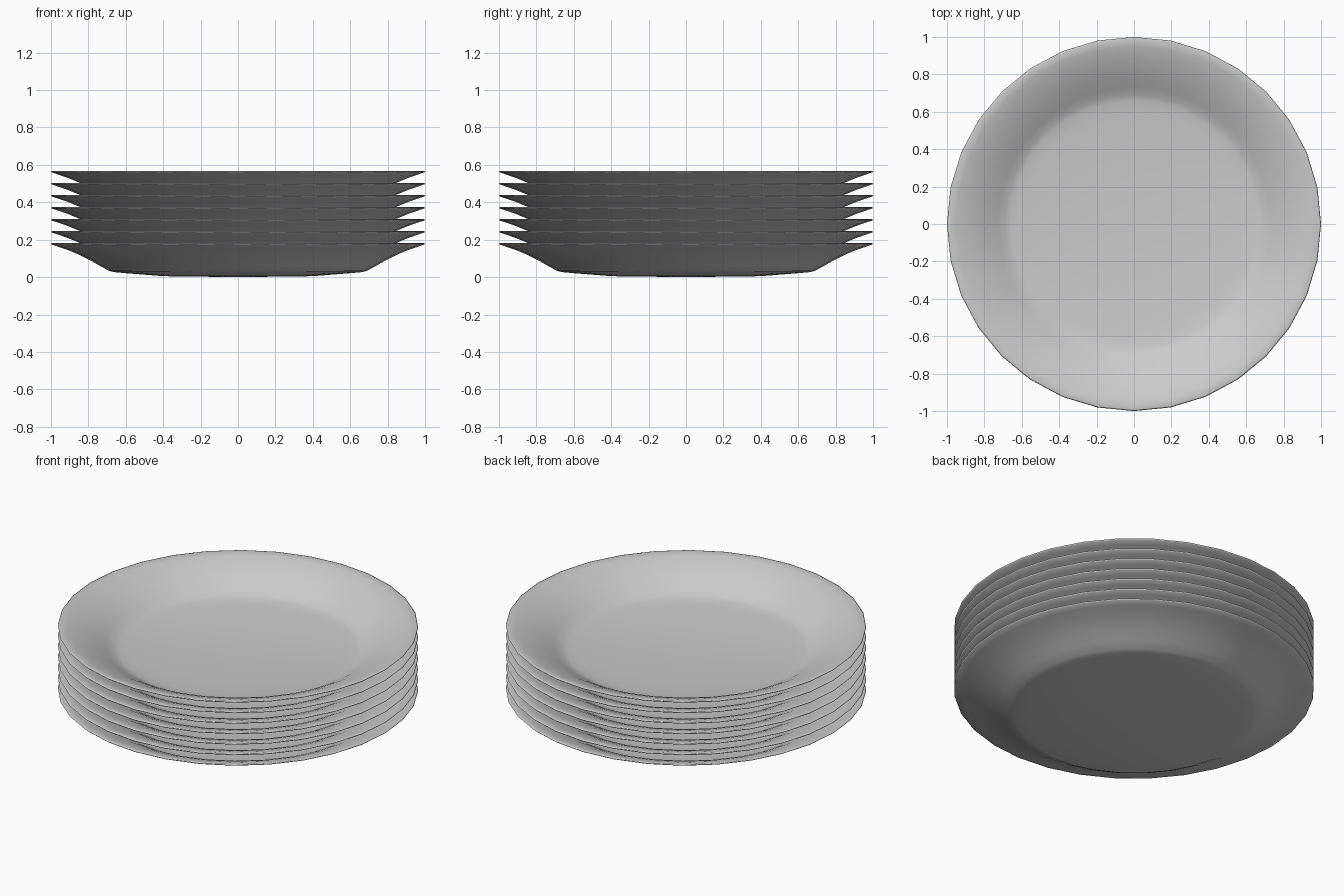
import bpy, bmesh
from math import cos, sin, tau

if "Cube" in bpy.data.objects:
    bpy.data.objects.remove(bpy.data.objects["Cube"])

SIDES = 32
COUNT = 7
STEP = 0.0643

# half cross-section (radius, height): underside, rim, then upper face
PROFILE = [
    (0, 0.0), (0.40, 0.005), (0.60, 0.021), (0.665, 0.027), (0.69, 0.034),
    (0.74, 0.061), (0.79, 0.09), (0.85, 0.12), (0.91, 0.145), (0.96, 0.162), (0.995, 0.174),
    (1.0, 0.179), (0.992, 0.182),
    (0.95, 0.173), (0.90, 0.157), (0.84, 0.132), (0.78, 0.101), (0.73, 0.072),
    (0.69, 0.049), (0.66, 0.041), (0.60, 0.035), (0.40, 0.02), (0, 0.015),
]


def plate_mesh():
    bm = bmesh.new()
    rings = []
    for r, z in PROFILE:
        n = SIDES if r > 0 else 1
        rings.append([bm.verts.new((r * cos(tau * i / SIDES), r * sin(tau * i / SIDES), z))
                      for i in range(n)])
    for a, b in zip(rings, rings[1:]):
        for i in range(SIDES):
            j = (i + 1) % SIDES
            if len(a) == 1:
                bm.faces.new((a[0], b[j], b[i]))
            elif len(b) == 1:
                bm.faces.new((a[i], a[j], b[0]))
            else:
                bm.faces.new((a[i], a[j], b[j], b[i]))
    bmesh.ops.recalc_face_normals(bm, faces=bm.faces)
    for f in bm.faces:
        f.smooth = True
    me = bpy.data.meshes.new("plate")
    bm.to_mesh(me)
    bm.free()
    return me


# stack of identical plates
mesh = plate_mesh()
for k in range(COUNT):
    ob = bpy.data.objects.new(f"plate_{k + 1}", mesh)
    ob.location.z = k * STEP
    bpy.context.collection.objects.link(ob)
